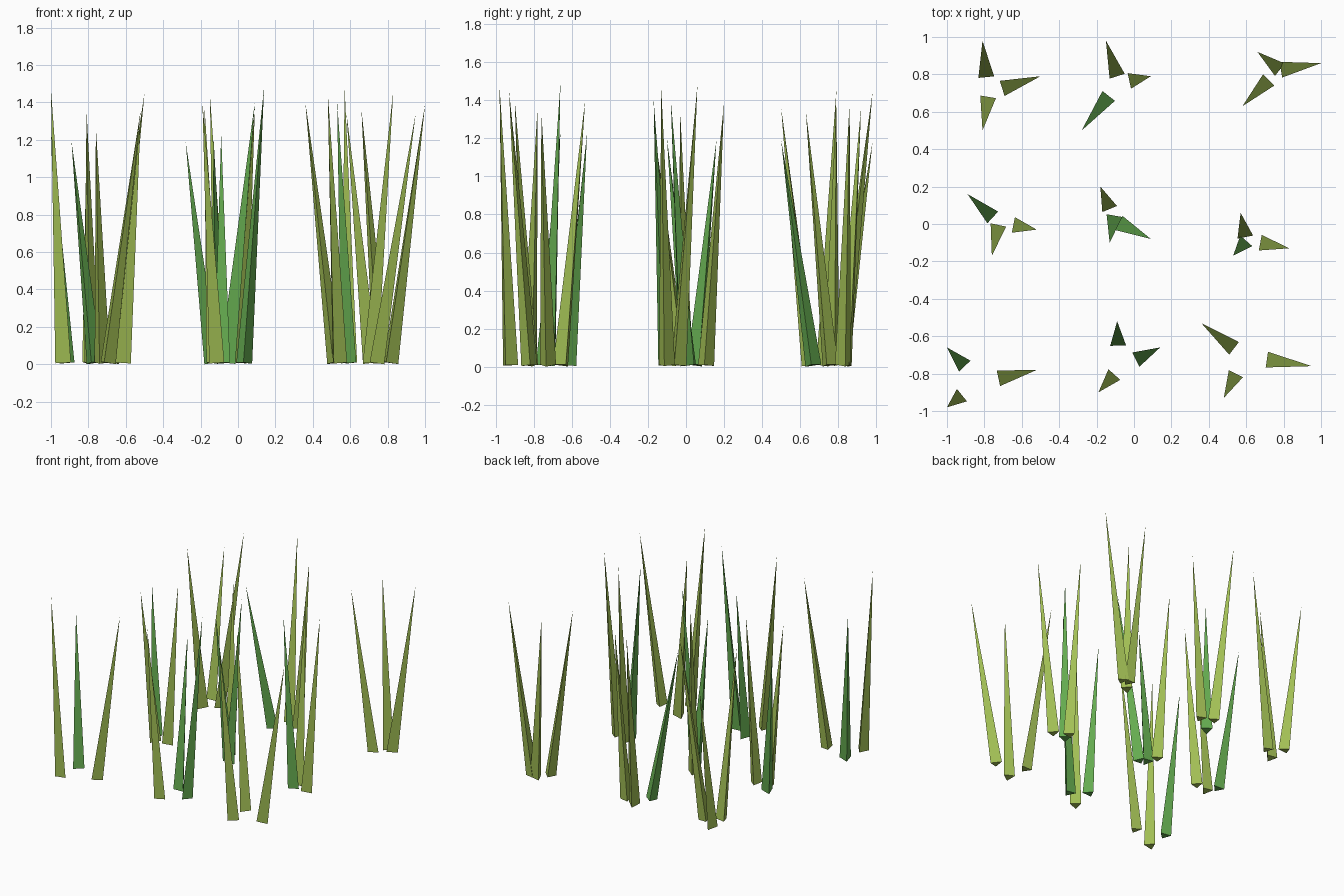
import bpy
import bmesh
import math
from mathutils import Vector

RADIUS = 0.049        # circumradius of the triangular blade foot
FOOT_HEIGHT = 0.008   # lets the tilted foot just touch the ground

cube = bpy.data.objects.get("Cube")
if cube:
    bpy.data.objects.remove(cube, do_unlink=True)


def make_material(name, colour):
    material = bpy.data.materials.new(name)
    material.use_nodes = True
    material.diffuse_color = (*colour, 1)
    shader = next(node for node in material.node_tree.nodes
                  if node.type == "BSDF_PRINCIPLED")
    shader.inputs["Base Color"].default_value = (*colour, 1)
    shader.inputs["Roughness"].default_value = 0.9
    return material


olive = make_material("olive_green", (0.36, 0.52, 0.09))
green = make_material("leaf_green", (0.13, 0.41, 0.08))


def make_blade(name, heel, tip, material):
    """Three-sided spike leaning from the middle of its heel edge to its tip."""
    heel = Vector((*heel, FOOT_HEIGHT))
    tip = Vector(tip)
    lean = (tip - heel) * Vector((1, 1, 0))
    lean.normalize()
    centre = heel + lean * RADIUS / 2
    axis = (tip - centre).normalized()
    # The foot stays square to the leaning axis, one corner facing the lean
    toe = (lean - axis * lean.dot(axis)).normalized()
    side = axis.cross(toe)

    bm = bmesh.new()
    foot = []
    for corner in range(3):
        angle = math.tau * corner / 3
        offset = toe * math.cos(angle) + side * math.sin(angle)
        foot.append(bm.verts.new(centre + offset * RADIUS))
    point = bm.verts.new(tip)
    bm.faces.new(foot)
    for corner in range(3):
        bm.faces.new((foot[corner], foot[corner - 1], point))
    bmesh.ops.recalc_face_normals(bm, faces=bm.faces)

    mesh = bpy.data.meshes.new(name)
    bm.to_mesh(mesh)
    bm.free()
    mesh.materials.append(material)
    blade = bpy.data.objects.new(name, mesh)
    bpy.context.scene.collection.objects.link(blade)


# Each tuft has three blades: heel, tip, material
tufts = {
    "back_right": (
        ((-.79, .785), (-.81, .98, 1.18), olive),
        ((-.705, .725), (-.5, .79, 1.45), olive),
        ((-.78, .68), (-.81, .5, 1.36), olive),
    ),
    "back_middle": (
        ((-.09, .79), (-.15, .98, 1.44), olive),
        ((-.025, .765), (.09, .79, 1.37), olive),
        ((-.135, .685), (-.28, .5, 1.19), green),
    ),
    "back_left": (
        ((.78, .825), (.66, .92, 1.36), olive),
        ((.785, .825), (1, .86, 1.39), olive),
        ((.72, .77), (.58, .63, 1.34), olive),
    ),
    "centre_right": (
        ((-.755, .035), (-.89, .16, 1.19), green),
        ((-.725, -.005), (-.76, -.17, 1.27), olive),
        ((-.645, -.005), (-.52, -.03, 1.33), olive),
    ),
    "centre_middle": (
        ((-.13, .08), (-.18, .2, 1.39), olive),
        ((-.105, .045), (-.13, -.1, 1.2), green),
        ((-.08, .005), (.09, -.08, 1.4), green),
    ),
    "centre_left": (
        ((.595, -.07), (.57, .06, 1.48), olive),
        ((.6, -.09), (.53, -.17, 1.4), green),
        ((.675, -.1), (.83, -.13, 1.46), olive),
    ),
    "front_right": (
        ((-.905, -.76), (-1, -.66, 1.23), green),
        ((-.92, -.915), (-1, -.98, 1.47), olive),
        ((-.725, -.825), (-.52, -.78, 1.36), olive),
    ),
    "front_middle": (
        ((-.085, -.65), (-.09, -.52, 1.23), green),
        ((.01, -.725), (.14, -.66, 1.49), green),
        ((-.105, -.805), (-.19, -.9, 1.4), olive),
    ),
    "front_left": (
        ((.535, -.665), (.36, -.53, 1.4), olive),
        ((.71, -.725), (.95, -.76, 1.34), olive),
        ((.545, -.8), (.48, -.93, 1.45), olive),
    ),
}

for place, blades in tufts.items():
    for number, (heel, tip, material) in enumerate(blades, start=1):
        make_blade(f"{place}_grass_blade_{number}", heel, tip, material)
